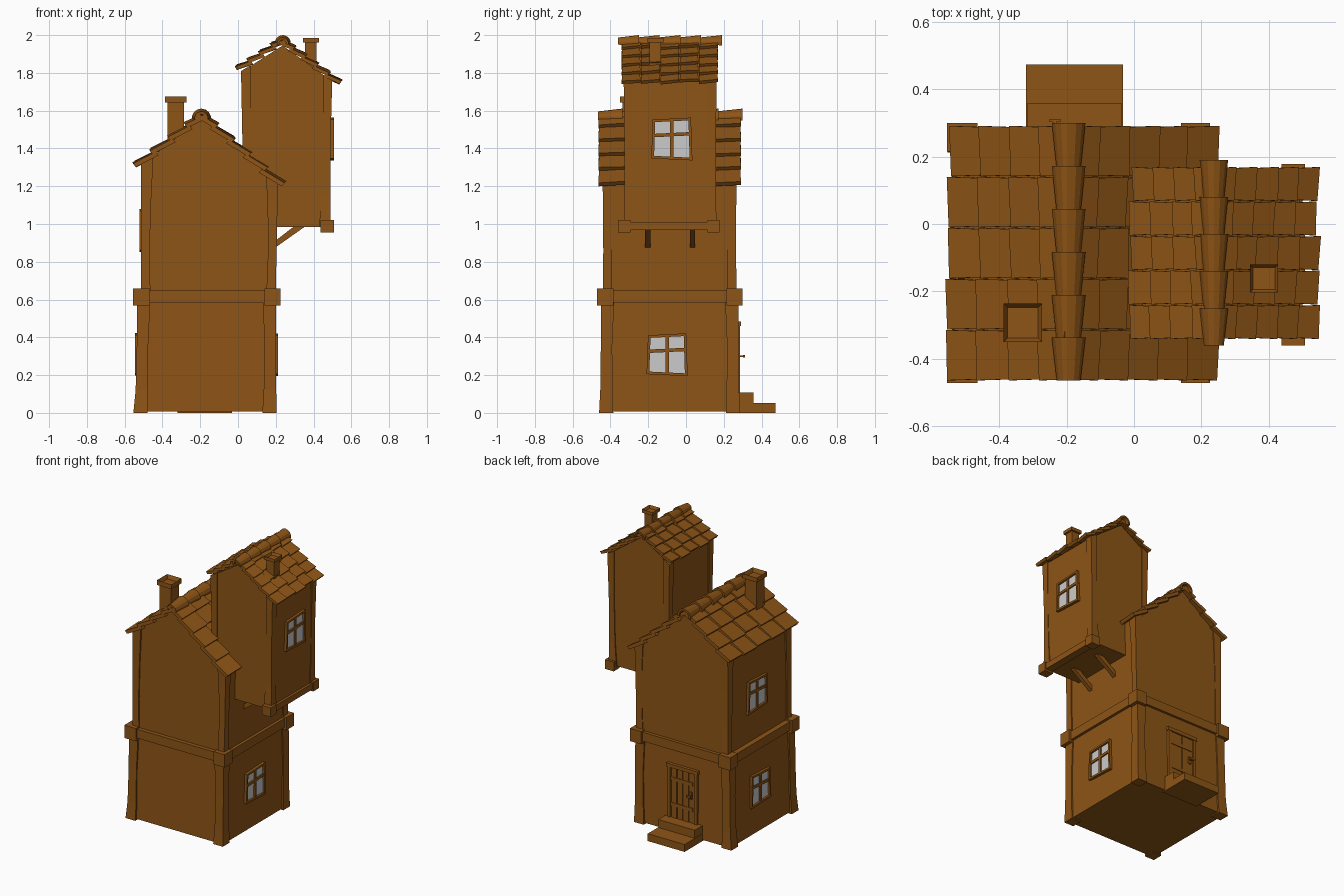
import bpy, bmesh, math, random
from mathutils import Vector

if "Cube" in bpy.data.objects:
    bpy.data.objects.remove(bpy.data.objects["Cube"])

random.seed(4)
wood = bpy.data.materials.new("brown_wood")
wood.diffuse_color = (0.27, 0.09, 0.008, 1)
wood.use_nodes = True
wood.node_tree.nodes["Principled BSDF"].inputs["Base Color"].default_value = wood.diffuse_color
BOX_FACES = [(0, 1, 2, 3), (4, 5, 6, 7), (0, 1, 5, 4), (1, 2, 6, 5), (2, 3, 7, 6), (3, 0, 4, 7)]


# A part is (vertices, faces); make() joins parts into one object
def make(name, parts, mat=wood):
    verts, faces = [], []
    for v, f in parts:
        n = len(verts)
        verts += [tuple(p) for p in v]
        faces += [tuple(i + n for i in q) for q in f]
    me = bpy.data.meshes.new(name)
    me.from_pydata(verts, [], faces)
    bm = bmesh.new()
    bm.from_mesh(me)
    bmesh.ops.recalc_face_normals(bm, faces=bm.faces)
    bm.to_mesh(me)
    bm.free()
    ob = bpy.data.objects.new(name, me)
    bpy.context.collection.objects.link(ob)
    if mat:
        me.materials.append(mat)
    return ob


# Stack of rectangles (x0, x1, y0, y1, z at x0, z at x1)
def loft(rows):
    v = []
    for x0, x1, y0, y1, za, zb in rows:
        v += [(x0, y0, za), (x1, y0, zb), (x1, y1, zb), (x0, y1, za)]
    n = len(rows)
    f = [(0, 1, 2, 3), tuple(range(4 * n - 4, 4 * n))]
    for k in range(n - 1):
        a = 4 * k
        f += [(a + i, a + (i + 1) % 4, a + 4 + (i + 1) % 4, a + 4 + i) for i in range(4)]
    return v, f


def box(x0, x1, y0, y1, z0, z1):
    return loft([(x0, x1, y0, y1, z0, z0), (x0, x1, y0, y1, z1, z1)])


# XZ outline extruded along y
def prism(outline, y0, y1):
    n = len(outline)
    v = [(x, y, z) for y in (y0, y1) for x, z in outline]
    return v, [tuple(range(n)), tuple(range(n, 2 * n))] + \
        [(i, (i + 1) % n, n + (i + 1) % n, n + i) for i in range(n)]


# Corner post: rows of (outer x, inner x, outer y, inner y, z outer, z inner)
def post(rows):
    return loft([(a, b, c, d, za, zb) for a, b, c, d, za, zb in rows])


# Walls
make("lower_walls", [loft([(-0.535, 0.193, -0.445, 0.272, 0.008, 0.008),
                           (-0.522, 0.193, -0.438, 0.268, 0.6, 0.6)])])
make("upper_walls", [prism([(-0.503, 0.6), (0.19, 0.6), (0.205, 1.225), (-0.194, 1.56), (-0.503, 1.32)],
                           -0.43, 0.262)])
make("tower_walls", [prism([(0.032, 0.985), (0.482, 0.985), (0.492, 1.76), (0.237, 1.945), (0.025, 1.81)],
                           -0.32, 0.152)])

# Corner posts, flared at the feet
lower, upper, tower = [], [], []
for yf, s in ((-1, 1), (1, -1)):
    yl = lambda o: (-0.09 - 0.37 * 1) + o if yf < 0 else 0.287 - o
    for side in (0, 1):
        rl, ru, rt = [], [], []
        for o, w, z in ((0, 0.075, 0), (0.006, 0.066, 0.12), (0.009, 0.06, 0.35), (0.01, 0.07, 0.6)):
            x = -0.554 + 2 * o if side == 0 else 0.204 - 0.3 * o
            rl.append((x, x + (w if side == 0 else -w), yl(o), yl(o + w), z, z))
        for o, w, z in ((0, 0.05, 0.6), (0.003, 0.045, 0.85), (0.002, 0.052, 1.1), (-0.001, 0.065, None)):
            x = -0.513 if side == 0 else 0.199 + 0.012 * ((z or 1.25) - 0.6) / 0.6
            za, zb = (z, z) if z else ((1.325, 1.36) if side == 0 else (1.225, 1.275))
            y0, y1 = (yl(0.019 + o), yl(0.019 + o + w))
            ru.append((x, x + (w if side == 0 else -w), y0, y1, za, zb))
        for o, w, z in ((0, 0.06, 0.985), (0.004, 0.046, 1.15), (0.004, 0.04, 1.4), (0, 0.05, None)):
            top = 0 if z else 1
            x = (0.024 - 0.008 * top) if side == 0 else 0.489 + 0.01 * top
            za, zb = (z, z) if z else ((1.81, 1.84) if side == 0 else (1.765, 1.79))
            y0 = -0.33 + o if yf < 0 else 0.162 - o
            rt.append((x, x + (w if side == 0 else -w), y0, y0 + s * w, za, zb))
        lower.append(post(rl))
        upper.append(post(ru))
        tower.append(post(rt))
make("lower_corner_posts", lower)
make("upper_corner_posts", upper)
make("tower_corner_posts", tower)

# Belt between the floors with bigger corner blocks
belt = [box(-0.54, 0.212, -0.458, 0.285, 0.585, 0.648)]
for x0, x1 in ((-0.555, -0.465), (0.14, 0.226)):
    for y0, y1 in ((-0.472, -0.385), (0.215, 0.3)):
        belt.append(box(x0, x1, y0, y1, 0.568, 0.658))
make("floor_belt", belt)

# Tower sill beam and struts
make("tower_sill_beam", [box(0.445, 0.5, -0.34, 0.16, 0.968, 1.01)] +
     [box(0.438, 0.507, a, a + 0.065, 0.955, 1.02) for a in (-0.36, 0.113)])
make("tower_struts", [prism([(0.19, 0.87), (0.19, 0.905), (0.3, 0.99), (0.36, 0.99)], y, y + 0.028)
                      for y in (-0.217, 0.02)])


# Overlapping roof tiles from eave to ridge, (x, z) on the outer surface
def roof_slope(name, eave, ridge, y0, y1, cols, courses, t):
    e = Vector((eave[0], 0, eave[1]))
    d = Vector((ridge[0], 0, ridge[1])) - e
    pitch = d.length / courses
    d.normalize()
    n = Vector((-d.z, 0, d.x))
    if n.z < 0:
        n = -n
    cw = (y1 - y0) / cols
    parts = []
    for c in range(cols):
        shift = random.uniform(-0.008, 0.006)
        for k in range(courses):
            a = y0 + c * cw
            tilt = random.uniform(0.002, 0.007)
            lo = k * pitch + shift + random.uniform(-0.004, 0.004)
            hi = (k + 1.12) * pitch if k < courses - 1 else courses * pitch
            v = []
            for off in (0, -t):
                for s, lift, g in ((lo, 0, 0.001), (hi, -t, 0.005)):
                    row = [e + d * s + n * (lift + off + q) + Vector((0, y, 0))
                           for y, q in ((a + g, -tilt), (a + cw - g, tilt))]
                    v += row if s == lo else row[::-1]
            parts.append((v, BOX_FACES))
    make(name, parts)


roof_slope("main_roof_left", (-0.552, 1.326), (-0.194, 1.604), -0.465, 0.292, 5, 4, 0.024)
roof_slope("main_roof_right", (0.245, 1.227), (-0.194, 1.61), -0.465, 0.292, 5, 5, 0.024)
roof_slope("tower_roof_left", (-0.012, 1.836), (0.237, 1.995), -0.342, 0.17, 5, 4, 0.019)
roof_slope("tower_roof_right", (0.547, 1.762), (0.237, 1.99), -0.342, 0.17, 5, 5, 0.019)


# Ridge caps: tapered half barrels, the wide end towards the back
def ridge_caps(name, x, z, y_back, pitch, count, r0, r1, t):
    parts, m = [], 8
    for k in range(count):
        ya = y_back - k * pitch
        v = []
        for y, r in ((ya, r0), (ya - pitch - (0.012 if k < count - 1 else 0), r1)):
            for rr in (r, r - t):
                for i in range(m + 1):
                    a = math.radians(-15 + 210 * i / m)
                    v.append((x + rr * math.cos(a), y, z + rr * math.sin(a)))
        q = m + 1
        f = [(0, q, 3 * q, 2 * q), (m, q + m, 3 * q + m, 2 * q + m)]
        for i in range(m):
            for a, b in ((0, 1), (0, 2), (1, 3), (2, 3)):
                f.append((a * q + i, a * q + i + 1, b * q + i + 1, b * q + i))
        parts.append((v, f))
    make(name, parts)


ridge_caps("main_ridge_caps", -0.194, 1.56, 0.3, 0.1275, 6, 0.051, 0.036, 0.014)
ridge_caps("tower_ridge_caps", 0.237, 1.957, 0.19, 0.11, 5, 0.043, 0.03, 0.012)


# Chimneys with a hollow cap
def chimney(name, x, y, z0, z1, z2, half, cap):
    make(name + "_stack", [box(x - half, x + half, y - half, y + half, z0, z1 + 0.005)])
    ob = make(name + "_cap", [box(x - cap, x + cap, y - cap, y + cap, z1, z2)])
    bm = bmesh.new()
    bm.from_mesh(ob.data)
    top = max(bm.faces, key=lambda f: f.calc_center_median().z)
    bmesh.ops.inset_region(bm, faces=[top], thickness=cap * 0.3)
    bmesh.ops.translate(bm, verts=top.verts, vec=(0, 0, -0.8 * (z2 - z1)))
    bm.to_mesh(ob.data)
    bm.free()


chimney("main_chimney", -0.33, -0.293, 1.4, 1.643, 1.676, 0.044, 0.057)
chimney("tower_chimney", 0.386, -0.162, 1.8, 1.962, 1.985, 0.03, 0.042)


# Slightly crooked four-pane windows on the x faces
def window(name, x, s, yc, zc, w=0.105, h=0.108):
    def crook(part):
        return [(x + s * d, yc + u * (1 - 0.35 * v), zc + v + 0.05 * u * (1 if v > 0 else -1))
                for d, u, v in part[0]], part[1]
    b = 0.014
    bars = [box(-0.01, 0.018, -w, -w + b, -h, h), box(-0.01, 0.018, w - b, w, -h, h),
            box(-0.01, 0.018, -w, w, -h, -h + b), box(-0.01, 0.018, -w, w, h - b, h),
            box(-0.01, 0.014, -0.009, 0.009, -h, h),
            box(-0.01, 0.014, -w, -0.005, 0.014, 0.032), box(-0.01, 0.014, 0.005, w, 0.014, 0.032)]
    make(name + "_frame", [crook(p) for p in bars])
    make(name + "_glass", [crook(box(-0.01, 0.005, -w + 0.005, w - 0.005, -h + 0.005, h - 0.005))], None)


window("right_window", 0.194, 1, -0.1, 0.308)
window("tower_window", 0.489, 1, -0.075, 1.45)
window("left_lower_window", -0.528, -1, -0.06, 0.31)
window("left_upper_window", -0.504, -1, -0.06, 0.965)

# Back door with planks, straps and handle
make("door_frame", [box(-0.285, -0.262, 0.25, 0.287, 0.1, 0.48), box(-0.078, -0.055, 0.25, 0.287, 0.1, 0.48),
                    box(-0.292, -0.048, 0.25, 0.29, 0.46, 0.485)])
make("door_planks", [box(-0.262 + 0.046 * i, -0.22 + 0.046 * i, 0.25, 0.279 + 0.002 * (i % 2), 0.1, 0.462)
                     for i in range(4)])
make("door_straps", [box(-0.25, -0.078, 0.26, 0.285, z, z + 0.024) for z in (0.19, 0.37)])
make("door_handle", [box(-0.245, -0.225, 0.27, 0.287, 0.275, 0.325), box(-0.24, -0.23, 0.28, 0.308, 0.295, 0.305),
                     box(-0.25, -0.218, 0.302, 0.312, 0.293, 0.307)])
make("door_steps", [box(-0.32, -0.033, 0.25, 0.473, 0, 0.052), box(-0.318, -0.035, 0.25, 0.358, 0.05, 0.108)])
